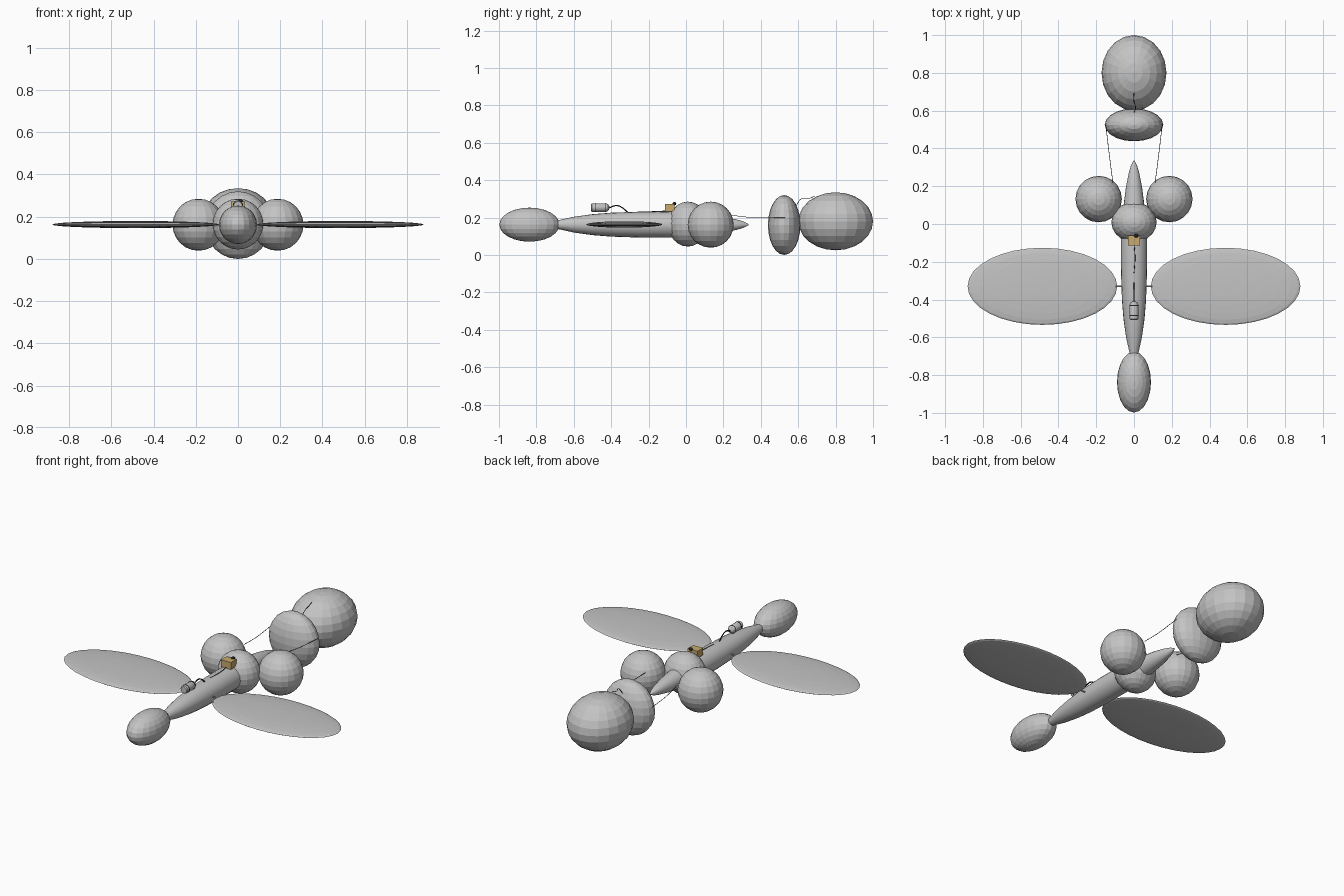
import bpy, bmesh, math
from mathutils import Vector

if "Cube" in bpy.data.objects:
    bpy.data.objects.remove(bpy.data.objects["Cube"])


def colour(name, rgb):
    m = bpy.data.materials.new(name)
    m.diffuse_color = (*rgb, 1)
    m.use_nodes = True
    m.node_tree.nodes["Principled BSDF"].inputs["Base Color"].default_value = m.diffuse_color
    return m


GREY = colour("soft grey", (0.55, 0.55, 0.55))
GOLD = colour("tan gold", (0.58, 0.40, 0.15))
DARK = colour("near black", (0.02, 0.02, 0.02))


def finish(name, mat):
    ob = bpy.context.object
    ob.name = name
    ob.data.materials.append(mat)
    return ob


def ellipsoid(name, centre, radii, mat=GREY, segs=20, rings=12):
    bpy.ops.mesh.primitive_uv_sphere_add(segments=segs, ring_count=rings, radius=1, location=centre)
    ob = finish(name, mat)
    ob.scale = radii
    bpy.ops.object.transform_apply(location=False, rotation=False, scale=True)
    return ob


def lathe_y(name, profile, z, mat=GREY, segs=20, smooth=True):
    """Revolve (y, radius) points about a line along y."""
    bm = bmesh.new()
    rings = [[bm.verts.new((r * math.cos(2 * math.pi * i / segs), y,
                            z + r * math.sin(2 * math.pi * i / segs)))
              for i in range(segs)] for y, r in profile]
    for a, b in zip(rings, rings[1:]):
        for i in range(segs):
            j = (i + 1) % segs
            bm.faces.new((a[i], a[j], b[j], b[i]))
    bm.faces.new(rings[0])
    bm.faces.new(rings[-1])
    bmesh.ops.recalc_face_normals(bm, faces=bm.faces)
    me = bpy.data.meshes.new(name)
    bm.to_mesh(me)
    bm.free()
    ob = bpy.data.objects.new(name, me)
    bpy.context.collection.objects.link(ob)
    bpy.ops.object.select_all(action='DESELECT')
    ob.select_set(True)
    bpy.context.view_layer.objects.active = ob
    me.materials.append(mat)
    if smooth:
        bpy.ops.object.shade_smooth_by_angle(angle=math.radians(30))
    return ob


def wire(name, points, radius, mat=DARK):
    cu = bpy.data.curves.new(name, 'CURVE')
    cu.dimensions = '3D'
    cu.bevel_depth = radius
    cu.bevel_resolution = 1
    cu.resolution_u = 6
    cu.use_fill_caps = True
    sp = cu.splines.new('BEZIER')
    sp.bezier_points.add(len(points) - 1)
    for p, co in zip(sp.bezier_points, points):
        p.co = Vector(co)
        p.handle_left_type = p.handle_right_type = 'AUTO'
    cu.materials.append(mat)
    ob = bpy.data.objects.new(name, cu)
    bpy.context.collection.objects.link(ob)


# Rounded masses along the centre line
ellipsoid("nose_pod", (0, -0.837, 0.162), (0.09, 0.161, 0.091))
ellipsoid("middle_ball", (0, 0.01, 0.165), (0.12, 0.106, 0.12))
ellipsoid("rear_disc", (0, 0.525, 0.16), (0.155, 0.087, 0.16))
ellipsoid("tail_ball", (0, 0.8, 0.18), (0.172, 0.2, 0.155))

# Long spindle body
lathe_y("body", [(-0.69, 0.022), (-0.6, 0.042), (-0.5, 0.056), (-0.4, 0.064),
                 (-0.25, 0.069), (-0.1, 0.07), (0.0, 0.066), (0.1, 0.055),
                 (0.2, 0.042), (0.27, 0.028), (0.31, 0.016), (0.335, 0.003)], 0.162)

for side, s in (("left", -1), ("right", 1)):
    # Side balls, thin wings and their pins
    ellipsoid(side + "_ball", (s * 0.187, 0.132, 0.162), (0.123, 0.123, 0.123))
    ellipsoid(side + "_wing", (s * 0.485, -0.33, 0.163), (0.396, 0.204, 0.017), segs=32)
    wire(side + "_wing_pin", [(s * 0.05, -0.33, 0.163), (s * 0.1, -0.33, 0.163)], 0.004, GREY)
    # Tether from each side ball to the disc
    wire(side + "_tether", [(s * 0.112, 0.22, 0.215), (s * 0.13, 0.36, 0.2),
                            (s * 0.15, 0.53, 0.2)], 0.0015)

# Small box on the back with a dark knob
bpy.ops.mesh.primitive_cube_add(size=1, location=(0, -0.087, 0.252))
box = finish("back_box", GOLD)
box.scale = (0.064, 0.052, 0.042)
ellipsoid("box_knob", (0.012, -0.062, 0.274), (0.012, 0.01, 0.009), DARK, 10, 6)

# Canister with rounded shoulder, bands and a bent hose
lathe_y("canister", [(-0.507, 0.019), (-0.502, 0.023), (-0.428, 0.023),
                     (-0.416, 0.017), (-0.41, 0.007)], 0.253, GREY, 16)
for y in (-0.485, -0.432):
    lathe_y("canister_band", [(y - 0.002, 0.0242), (y + 0.002, 0.0242)], 0.253, DARK, 16)
wire("hose", [(0, -0.412, 0.252), (0, -0.37, 0.264), (0, -0.34, 0.252), (0, -0.31, 0.226)], 0.0035)
wire("back_cable", [(0, -0.26, 0.23), (0.005, -0.18, 0.232), (0, -0.1, 0.236)], 0.002)
wire("rear_cable", [(0, 0.59, 0.265), (0.008, 0.62, 0.302), (0, 0.65, 0.3), (0, 0.69, 0.315)], 0.0015)
